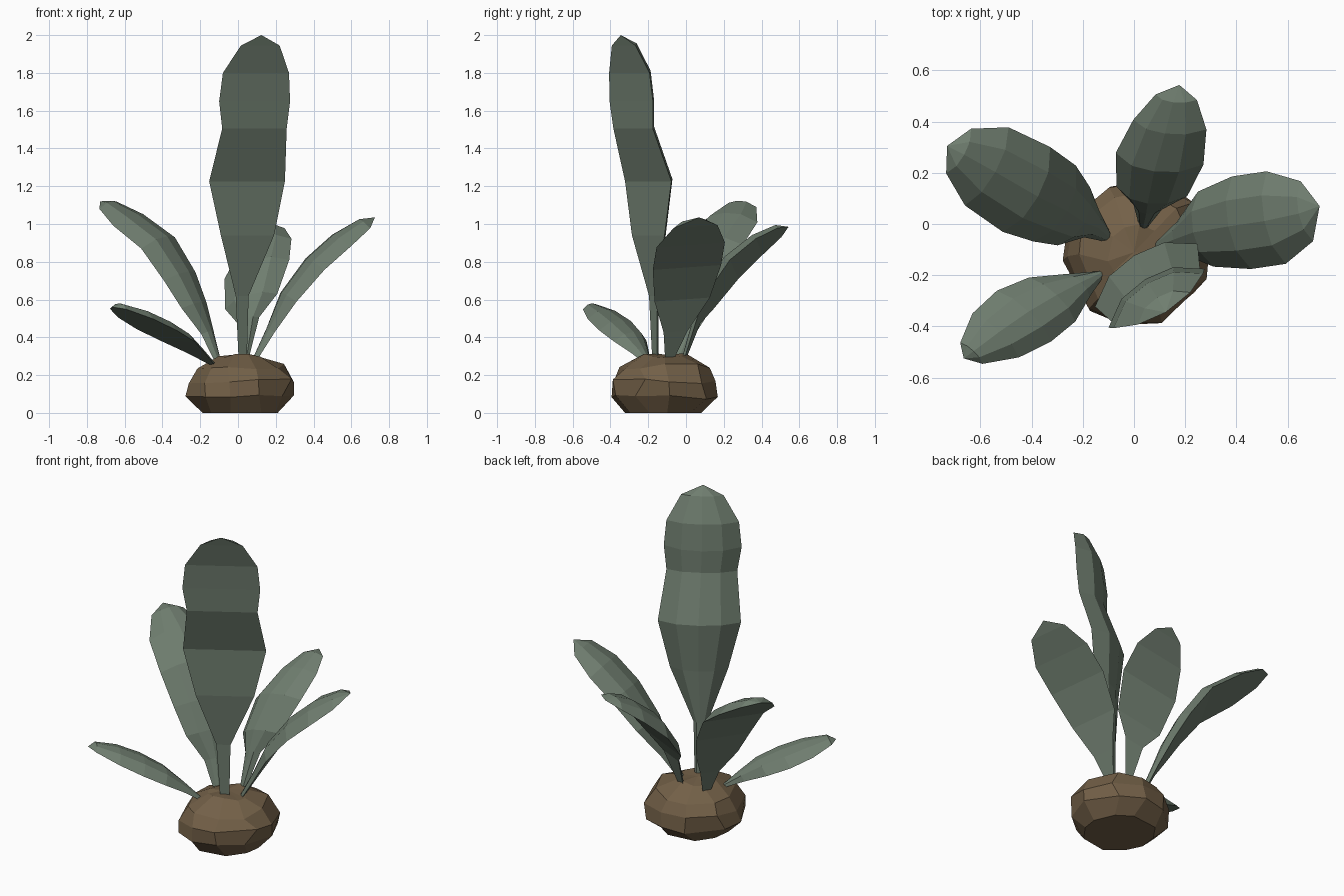
import bpy, bmesh, math, random
from mathutils import Vector

random.seed(4)


def material(name, rgb):
    m = bpy.data.materials.new(name)
    m.diffuse_color = (*rgb, 1)
    return m


LEAF = material("dusty green", (0.160, 0.207, 0.160))
BULB = material("earth brown", (0.171, 0.117, 0.064))


def finish(name, bm, mat):
    bmesh.ops.recalc_face_normals(bm, faces=bm.faces)
    mesh = bpy.data.meshes.new(name)
    bm.to_mesh(mesh)
    bm.free()
    mesh.materials.append(mat)
    bpy.context.collection.objects.link(bpy.data.objects.new(name, mesh))


def loft(bm, rings):
    """Join rings of equal point count into a tube; return vertex rings."""
    vr = [[bm.verts.new(p) for p in r] for r in rings]
    n = len(vr[0])
    for a, b in zip(vr, vr[1:]):
        for i in range(n):
            j = (i + 1) % n
            bm.faces.new((a[i], a[j], b[j], b[i]))
    return vr


# Leaf cross-section: flat underside, arched upper side (across, height)
SECTION = [(-0.5, 0), (-0.27, 0.8), (0, 1), (0.27, 0.8), (0.5, 0)]


def leaf(name, side, rows):
    """rows: x, y, z, width along the spine; the last row is the tip point."""
    side = Vector(side).normalized()
    pts = [Vector(r[:3]) for r in rows]
    rings = []
    for k, r in enumerate(rows[:-1]):
        t = pts[k + 1] - pts[max(k - 1, 0)]
        up = t.cross(side).normalized()
        if (pts[-1] - pts[0]).cross(side).z < 0:
            up = -up
        thick = 0.17 * r[3] + 0.012
        rings.append([pts[k] + side * (a * r[3]) + up * (h * thick) for a, h in SECTION])
    bm = bmesh.new()
    vr = loft(bm, rings)
    bm.faces.new(vr[0])
    tip = bm.verts.new(pts[-1])
    for i in range(5):
        bm.faces.new((vr[-1][i], vr[-1][(i + 1) % 5], tip))
    finish(name, bm, LEAF)


leaf("tall_front_leaf", (0.85, 0.52, 0), [
    (0.025, -0.165, 0.27, 0.05), (0.022, -0.175, 0.62, 0.08), (0.05, -0.2, 0.94, 0.33),
    (0.048, -0.2, 1.226, 0.47), (0.087, -0.28, 1.505, 0.40), (0.088, -0.29, 1.65, 0.44),
    (0.095, -0.30, 1.80, 0.41), (0.118, -0.33, 1.945, 0.24), (0.124, -0.345, 2.0, 0)])

leaf("back_leaf", (0.34, -0.045, 0.10), [
    (0.037, -0.01, 0.27, 0.035), (0.055, 0.068, 0.49, 0.12), (0.07, 0.127, 0.59, 0.29),
    (0.10, 0.255, 0.76, 0.36), (0.14, 0.388, 0.88, 0.30), (0.165, 0.495, 0.955, 0.17),
    (0.177, 0.543, 0.985, 0)])

leaf("right_leaf", (-0.2, 0.97, 0.07), [
    (0.09, -0.09, 0.27, 0.04), (0.18, -0.055, 0.43, 0.13), (0.28, -0.02, 0.60, 0.30),
    (0.42, 0.005, 0.77, 0.37), (0.555, 0.025, 0.89, 0.37), (0.675, 0.05, 0.985, 0.24),
    (0.725, 0.07, 1.035, 0)])

leaf("left_back_leaf", (0.48, 0.86, 0.05), [
    (-0.11, -0.045, 0.27, 0.05), (-0.165, 0.0, 0.42, 0.12), (-0.235, 0.03, 0.56, 0.26),
    (-0.31, 0.08, 0.71, 0.34), (-0.42, 0.135, 0.88, 0.38), (-0.575, 0.225, 1.0, 0.35),
    (-0.685, 0.285, 1.085, 0.2), (-0.73, 0.305, 1.12, 0)])

leaf("left_front_leaf", (-0.72, 0.68, 0.02), [
    (-0.13, -0.195, 0.25, 0.03), (-0.22, -0.24, 0.315, 0.13), (-0.32, -0.295, 0.38, 0.25),
    (-0.43, -0.36, 0.44, 0.29), (-0.54, -0.435, 0.50, 0.25), (-0.635, -0.505, 0.55, 0.12),
    (-0.665, -0.525, 0.56, 0)])

# Faceted bulb with a flat base and slightly irregular sides (radius, height)
N = 10
rings = []
for r, z in [(0.205, 0), (0.28, 0.085), (0.282, 0.165), (0.235, 0.245), (0.115, 0.30)]:
    ring = []
    for i in range(N):
        a = 2 * math.pi * (i + random.uniform(-0.22, 0.22)) / N + 0.15
        q = r * random.uniform(0.96, 1.05)
        h = z + (random.uniform(-0.015, 0.015) if z else 0)
        ring.append((0.012 + q * math.cos(a), -0.115 + q * math.sin(a), h))
    rings.append(ring)
bm = bmesh.new()
vr = loft(bm, rings)
bm.faces.new(vr[0])
top = bm.verts.new((0.0, -0.11, 0.31))
for i in range(N):
    bm.faces.new((vr[-1][i], vr[-1][(i + 1) % N], top))
finish("bulb", bm, BULB)
